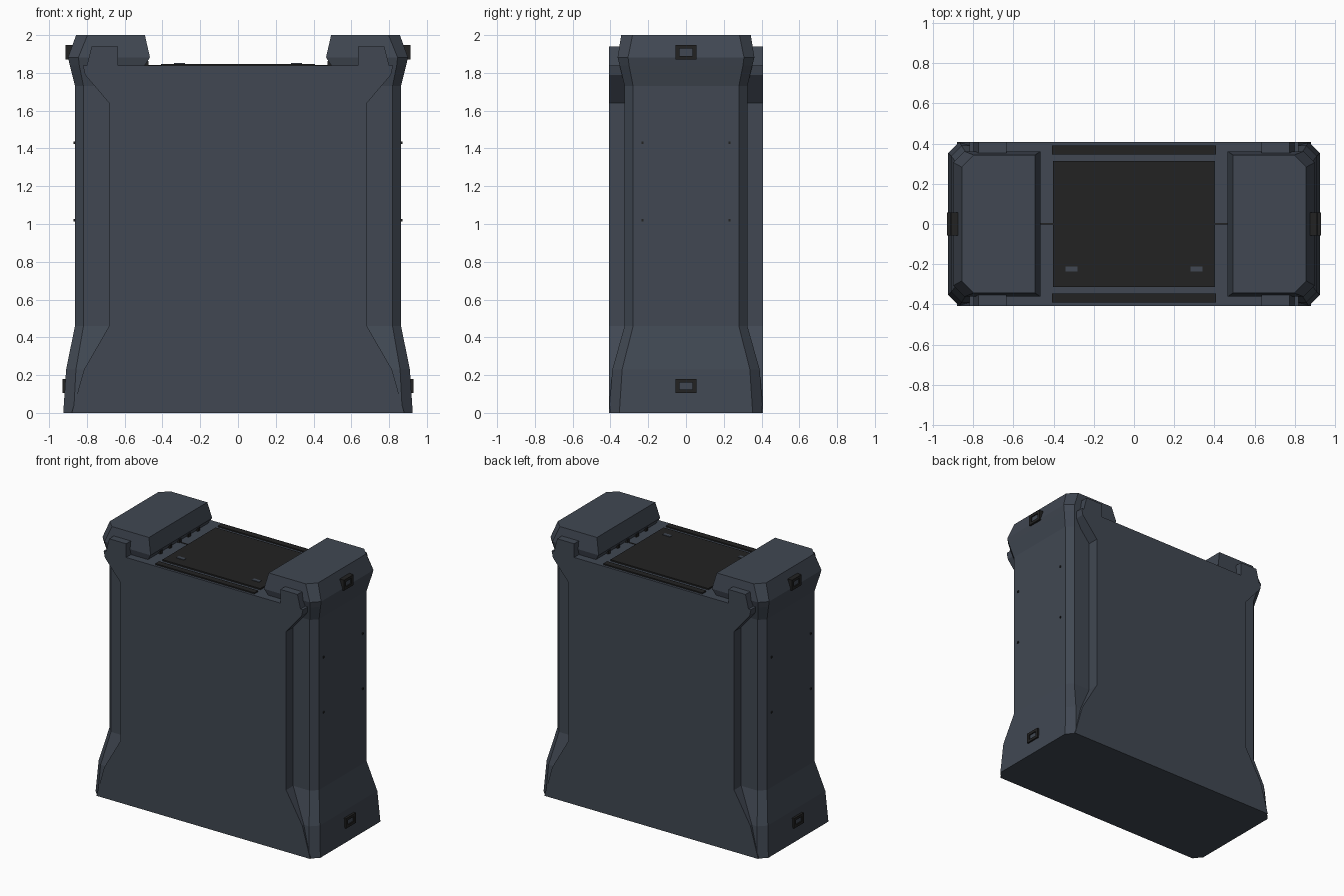
import bpy, bmesh

if "Cube" in bpy.data.objects:
    bpy.data.objects.remove(bpy.data.objects["Cube"])


def material(name, rgb):
    m = bpy.data.materials.new(name)
    m.diffuse_color = (*rgb, 1)
    m.use_nodes = True
    m.node_tree.nodes["Principled BSDF"].inputs["Base Color"].default_value = m.diffuse_color
    return m


SLATE = material("slate_grey", (0.052, 0.064, 0.085))
BLACK = material("black", (0.016, 0.016, 0.016))


def loft(name, rings, mat):
    """Skin a list of equal-length point rings and cap both ends."""
    bm = bmesh.new()
    loops = [[bm.verts.new(p) for p in r] for r in rings]
    n = len(loops[0])
    for a, b in zip(loops, loops[1:]):
        for i in range(n):
            j = (i + 1) % n
            bm.faces.new((a[i], a[j], b[j], b[i]))
    bm.faces.new(loops[0])
    bm.faces.new(loops[-1])
    bmesh.ops.recalc_face_normals(bm, faces=bm.faces)
    me = bpy.data.meshes.new(name)
    bm.to_mesh(me)
    bm.free()
    me.materials.append(mat)
    ob = bpy.data.objects.new(name, me)
    bpy.context.collection.objects.link(ob)
    return ob


def prism(name, profile, y0, y1, mat):
    """Extrude an xz profile along y."""
    return loft(name, [[(x, y, z) for x, z in profile] for y in (y0, y1)], mat)


def box(name, x, y, z, mat):
    x, y, z = sorted(x), sorted(y), sorted(z)
    return prism(name, [(x[0], z[0]), (x[1], z[0]), (x[1], z[1]), (x[0], z[1])], *y, mat)


def half_ring(s, xi, hx, hy, c, z):
    """One end of a chamfered plan outline, from xi outwards on side s."""
    pts = [(xi, -hy), (hx - c, -hy), (hx, c - hy), (hx, hy - c), (hx - c, hy), (xi, hy)]
    return [(s * x, y, z) for x, y in pts]


def full_ring(hx, hy, c, z):
    right = half_ring(1, 0, hx, hy, c, z)[1:5]
    return right + [(-x, -y, z) for x, y, z in right]


TOP = 1.838

# Waisted core with chamfered corners
loft("core", [full_ring(*r) for r in (
    (0.925, 0.408, 0.055, 0), (0.91, 0.39, 0.052, 0.23), (0.863, 0.325, 0.045, 0.46),
    (0.863, 0.325, 0.045, 1.73), (0.89, 0.351, 0.05, TOP))], SLATE)

# Broad front and back slab
side = [(0.88, 0), (0.815, 0.23), (0.682, 0.46), (0.682, 1.64), (0.81, 1.79), (0.82, TOP)]
prism("slab", side + [(-x, z) for x, z in reversed(side)], -0.408, 0.408, SLATE)

# Top panel, side strips and small markers
box("top_panel", (-0.403, 0.403), (-0.313, 0.313), (TOP - 0.01, 1.848), BLACK)
for s in (-1, 1):
    box("top_strip", (-0.408, 0.408), (s * 0.345, s * 0.39), (TOP - 0.01, 1.847), BLACK)
    box("panel_marker", (s * 0.28, s * 0.34), (-0.237, -0.211), (1.845, 1.852), SLATE)
    box("top_seam", (s * 0.403, s * 0.48), (-0.004, 0.004), (TOP - 0.01, TOP + 0.003), BLACK)


def latch(s, x, z0, z1):
    """Black rectangular frame around a grey centre."""
    back = x - 0.06
    t = 0.02
    for za, zb in ((z0, z0 + t), (z1 - t, z1)):
        box("latch_bar", (s * back, s * x), (-0.056, 0.056), (za, zb), BLACK)
    for k in (-1, 1):
        box("latch_side", (s * back, s * x), (k * 0.034, k * 0.056), (z0, z1), BLACK)
    box("latch_centre", (s * back, s * (x - 0.008)), (-0.034, 0.034), (z0 + t, z1 - t), SLATE)


for s in (-1, 1):
    # Raised end cap
    loft("end_cap", [half_ring(s, *r) for r in (
        (0.495, 0.89, 0.351, 0.05, TOP), (0.466, 0.9, 0.362, 0.055, 1.882),
        (0.493, 0.857, 0.343, 0.06, 2.0))], SLATE)
    # Tabs clasping the cap
    for k in (-1, 1):
        prism("cap_tab", [(s * x, z) for x, z in (
            (0.635, 1.82), (0.81, 1.82), (0.8, TOP), (0.775, 1.94), (0.635, 1.94))],
            k * 0.335, k * 0.408, SLATE)
    # Studs under the cap overhang
    for i in range(-2, 3):
        box("cap_stud", (s * 0.474, s * 0.51), (i * 0.11 - 0.012, i * 0.11 + 0.012),
            (TOP, 1.862), BLACK)
    # Latches and tiny end rivets
    latch(s, 0.93, 0.105, 0.18)
    latch(s, 0.912, 1.87, 1.948)
    for z in (1.02, 1.43):
        for y in (-0.23, 0.23):
            box("rivet", (s * 0.85, s * 0.87), (y - 0.006, y + 0.006),
                (z - 0.006, z + 0.006), BLACK)
